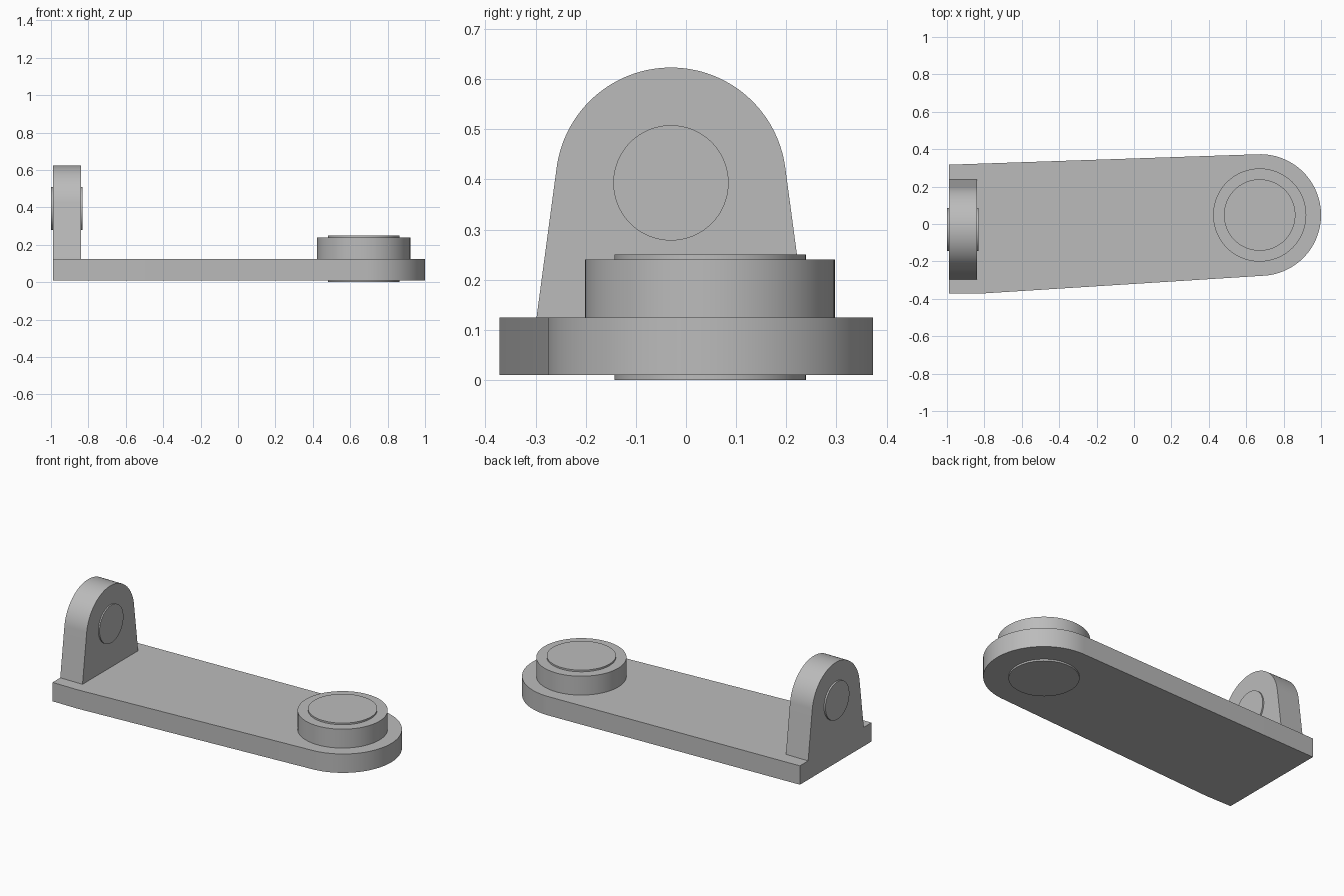
import bpy
import bmesh
import math
from mathutils import Vector

if "Cube" in bpy.data.objects:
    bpy.data.objects.remove(bpy.data.objects["Cube"])

grey = bpy.data.materials.new("plain_grey")
grey.diffuse_color = (0.5, 0.5, 0.5, 1)
grey.use_nodes = True
grey.node_tree.nodes["Principled BSDF"].inputs["Base Color"].default_value = grey.diffuse_color


def arc(cx, cy, r, start, end, n):
    """Points along an arc, angles in degrees."""
    angles = [math.radians(start + (end - start) * i / n) for i in range(n + 1)]
    return [(cx + r * math.cos(a), cy + r * math.sin(a)) for a in angles]


def extrude(name, profile, axis, lo, hi):
    """Solid from a closed profile: (x, y) along z, or (y, z) along x."""
    bm = bmesh.new()
    if axis == "z":
        verts = [bm.verts.new((a, b, lo)) for a, b in profile]
        step = Vector((0, 0, hi - lo))
    else:
        verts = [bm.verts.new((lo, a, b)) for a, b in profile]
        step = Vector((hi - lo, 0, 0))
    face = bm.faces.new(verts)
    grown = bmesh.ops.extrude_face_region(bm, geom=[face], use_keep_orig=True)
    bmesh.ops.translate(bm, vec=step,
                        verts=[g for g in grown["geom"] if isinstance(g, bmesh.types.BMVert)])
    bmesh.ops.recalc_face_normals(bm, faces=bm.faces)
    mesh = bpy.data.meshes.new(name)
    bm.to_mesh(mesh)
    bm.free()
    mesh.materials.append(grey)
    obj = bpy.data.objects.new(name, mesh)
    bpy.context.collection.objects.link(obj)
    bpy.ops.object.select_all(action="DESELECT")
    obj.select_set(True)
    bpy.context.view_layer.objects.active = obj
    bpy.ops.object.shade_smooth_by_angle(angle=math.radians(30))
    return obj


def cylinder(name, centre, r, axis, lo, hi):
    return extrude(name, arc(*centre, r, 0, 360, 96)[:-1], axis, lo, hi)


# Tapered base plate with a rounded end
end = (0.675, 0.048)
plate = [(-0.99, 0.317), (-0.99, -0.372), (-0.82, -0.372)]
plate += arc(*end, 0.325, -86.3, 91.9, 64)
extrude("base_plate", plate, "z", 0.01, 0.125)

# Round boss and the pin passing through it
cylinder("boss", (0.672, 0.048), 0.249, "z", 0.125, 0.24)
cylinder("vertical_pin", (0.672, 0.048), 0.191, "z", 0.0, 0.25)

# Upright lug with tangent sides and its cross pin
hole = (-0.03, 0.393)
lug = [(-0.298, 0.125), (0.238, 0.125)] + arc(*hole, 0.23, 7.6, 172.4, 64)
extrude("upright_lug", lug, "x", -0.99, -0.84)
cylinder("cross_pin", hole, 0.115, "x", -1.0, -0.832)
